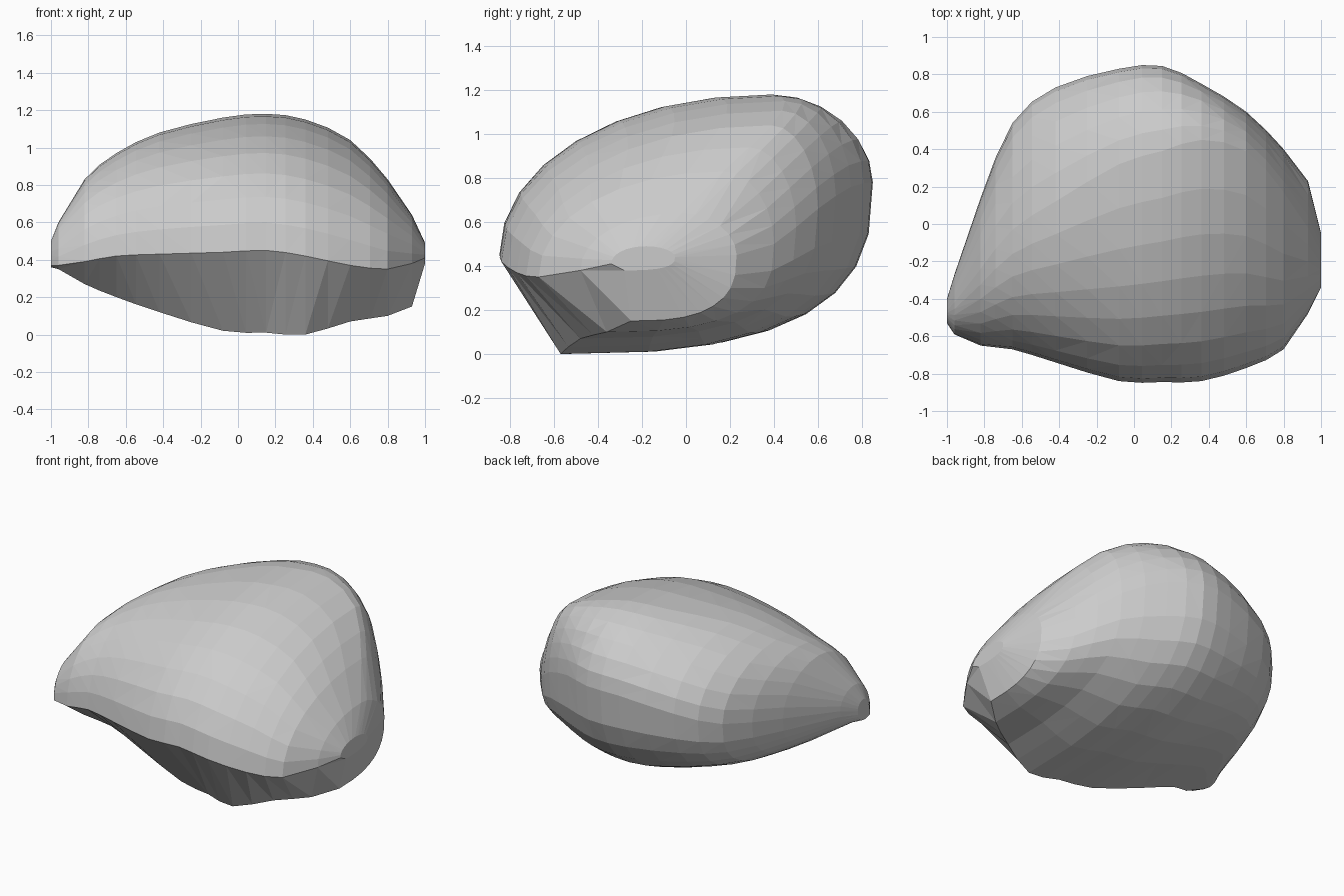
import bpy, bmesh
from math import sin, cos, pi

if "Cube" in bpy.data.objects:
    bpy.data.objects.remove(bpy.data.objects["Cube"])

# Cross-sections along x: x, front rim (y,z), crest (y,z), back (y,z), lower front edge (y,z)
SECTIONS = [
    (-1.00, -.53, .37, -.46, .50, -.40, .44, -.48, .36),
    (-0.96, -.59, .37, -.42, .60, -.27, .48, -.52, .35),
    (-0.82, -.65, .39, -.24, .83, .14, .55, -.48, .27),
    (-0.65, -.67, .42, -.03, .97, .54, .62, -.40, .20),
    (-0.42, -.74, .43, .12, 1.08, .73, .70, -.43, .12),
    (-0.08, -.84, .44, .32, 1.16, .83, .77, -.49, .02),
    (0.15, -.845, .45, .39, 1.18, .845, .78, -.53, .01),
    (0.36, -.84, .42, .45, 1.15, .75, .76, -.57, .00),
    (0.60, -.77, .37, .39, 1.04, .60, .66, -.48, .07),
    (0.80, -.67, .35, .17, .83, .40, .50, -.36, .10),
    (0.93, -.48, .38, -.02, .64, .23, .45, -.25, .15),
    (1.00, -.34, .41, -.18, .49, -.05, .44, -.28, .38),
]


def arc(side, pole, power, steps):
    """Superellipse quarter from the side point to the pole point, end excluded."""
    pts = []
    for i in range(steps):
        a = i / steps * pi / 2
        u, w = cos(a) ** (2 / power), sin(a) ** (2 / power)
        pts.append((pole[0] + (side[0] - pole[0]) * u,
                    side[1] + (pole[1] - side[1]) * w))
    return pts


def ring(front, crest, back, lower):
    crest_to_back = [crest] + arc(back, crest, 1.95, 6)[:0:-1]
    return arc(front, crest, 2.05, 8) + crest_to_back + arc(back, lower, 2.75, 8) + [lower]


# Round the profile by adding smooth in-between sections
sections = []
for k, s in enumerate(SECTIONS):
    sections.append(s)
    if 2 <= k <= 8:
        p, q, r = SECTIONS[k - 1], SECTIONS[k + 1], SECTIONS[k + 2]
        sections.append(tuple((9 * (b + c) - a - d) / 16 for a, b, c, d in zip(p, s, q, r)))

# Loft the sections into one closed faceted shell
bm = bmesh.new()
loops = []
for x, *v in sections:
    keys = [(v[i], max(v[i + 1], 0)) for i in range(0, 8, 2)]
    loops.append([bm.verts.new((x, y, z)) for y, z in ring(*keys)])
for a, b in zip(loops, loops[1:]):
    n = len(a)
    for i in range(n):
        j = (i + 1) % n
        bm.faces.new((a[i], a[j], b[j], b[i]))
bm.faces.new(loops[0])
bm.faces.new(loops[-1][::-1])
bmesh.ops.triangulate(bm, faces=bm.faces[:])
bmesh.ops.recalc_face_normals(bm, faces=bm.faces[:])

mesh = bpy.data.meshes.new("closed_shell")
bm.to_mesh(mesh)
bm.free()
bpy.context.collection.objects.link(bpy.data.objects.new("closed_shell", mesh))
